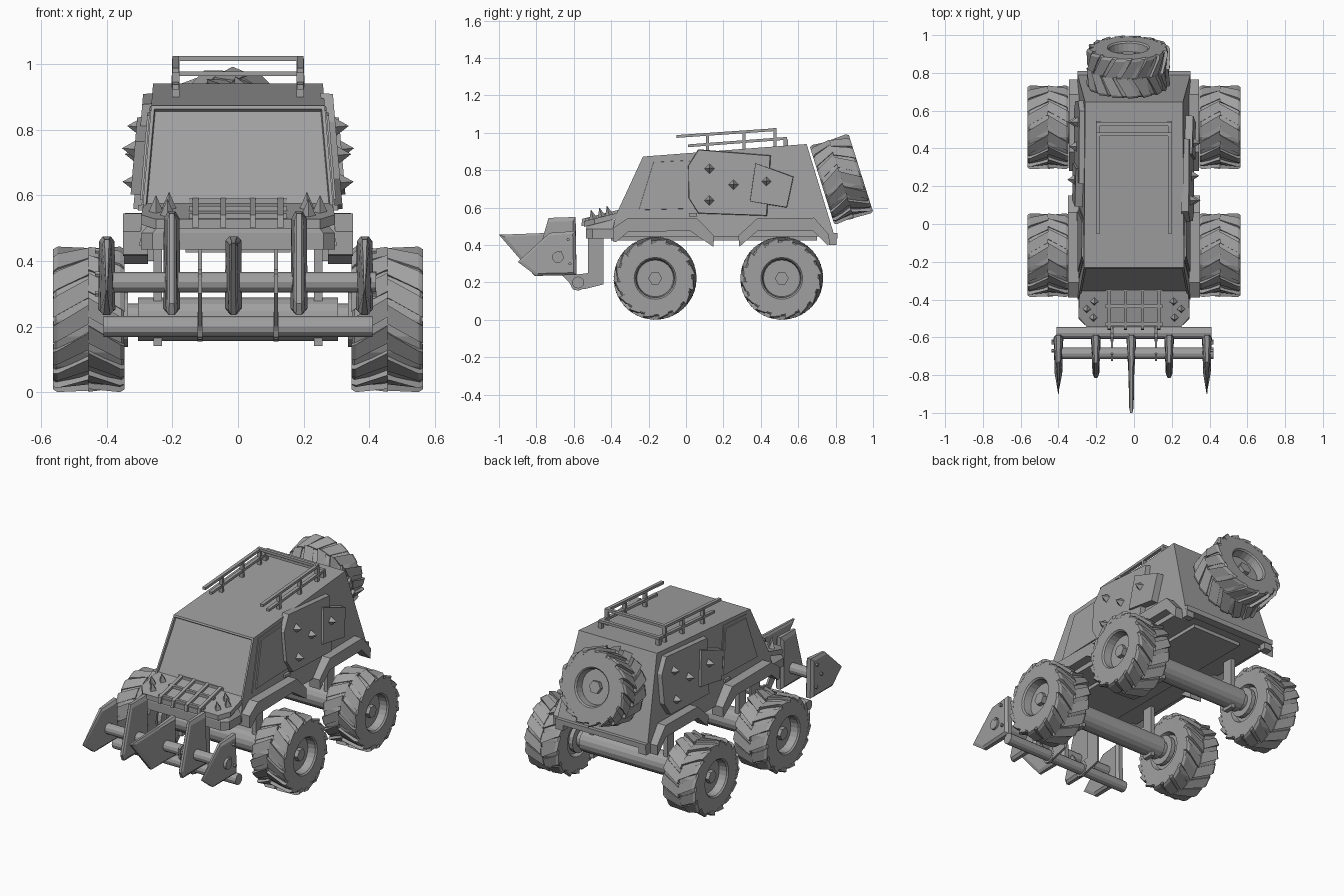
import bpy, bmesh, math
from math import cos, sin, pi
from mathutils import Matrix, Vector

cube = bpy.data.objects.get("Cube")
if cube:
    bpy.data.objects.remove(cube, do_unlink=True)

grey = bpy.data.materials.new("plain_grey")
grey.use_nodes = True
tone = (0.35, 0.35, 0.35, 1)
grey.diffuse_color = tone
grey.node_tree.nodes["Principled BSDF"].inputs["Base Color"].default_value = tone


def finish(name, bm):
    bmesh.ops.recalc_face_normals(bm, faces=bm.faces)
    mesh = bpy.data.meshes.new(name)
    bm.to_mesh(mesh)
    bm.free()
    mesh.materials.append(grey)
    obj = bpy.data.objects.new(name, mesh)
    bpy.context.scene.collection.objects.link(obj)
    return obj


def add_loft(bm, *loops):
    """Skin equal-length loops and close both ends."""
    rings = [[bm.verts.new(p) for p in loop] for loop in loops]
    n = len(rings[0])
    for a, b in zip(rings, rings[1:]):
        for i in range(n):
            j = (i + 1) % n
            bm.faces.new((a[i], a[j], b[j], b[i]))
    bm.faces.new(rings[0])
    bm.faces.new(rings[-1][::-1])


def loft(name, *loops):
    bm = bmesh.new()
    add_loft(bm, *loops)
    return finish(name, bm)


def prism(name, outline, x0, x1):
    """Side outline (y, z) extruded across x."""
    return loft(name, [(x0, y, z) for y, z in outline], [(x1, y, z) for y, z in outline])


def box(name, x0, x1, y0, y1, z0, z1):
    return prism(name, [(y0, z0), (y1, z0), (y1, z1), (y0, z1)], x0, x1)


def circle(x, y, z, r, n):
    return [(x, y + r * cos(2 * pi * i / n), z + r * sin(2 * pi * i / n)) for i in range(n)]


def tube(name, x0, x1, y, z, r, n=16):
    return loft(name, circle(x0, y, z, r, n), circle(x1, y, z, r, n))


def spike(name, base, direction, r, height):
    bm = bmesh.new()
    bmesh.ops.create_cone(bm, cap_ends=True, segments=4, radius1=r, radius2=0, depth=height)
    rot = Vector(direction).to_track_quat('Z', 'Y').to_matrix().to_4x4()
    centre = Vector(base) + Vector(direction).normalized() * height / 2
    bm.transform(Matrix.Translation(centre) @ rot)
    return finish(name, bm)


# Wheels: turned tyre with recessed rim, chevron lugs and hex nut
def wheel(name, matrix):
    bm = bmesh.new()
    profile = [(-.08, .06), (-.08, .1), (-.105, .11), (-.108, .195), (-.1, .203), (.1, .203),
               (.108, .195), (.108, .112), (.1, .104), (.055, .098), (.055, .05)]
    add_loft(bm, *[circle(x, 0, 0, r, 24) for x, r in profile])
    add_loft(bm, circle(.05, 0, 0, .037, 6), circle(.08, 0, 0, .037, 6))
    count = 16
    for side in (-1, 1):
        for i in range(count):
            start = 2 * pi * (i + (.25 if side > 0 else 0)) / count
            loops = []
            for x, shift, drop in ((0, -.3, 0), (.095, -.04, 0), (.109, 0, .008)):
                corners = [(0, .185), (0, .222 - drop), (.27, .209 - drop), (.27, .185)]
                loops.append([(side * x, r * cos(start + shift + t), r * sin(start + shift + t))
                              for t, r in corners])
            add_loft(bm, *loops)
    bm.transform(matrix)
    return finish(name, bm)


AXLES = {"front": -.165, "rear": .512}
for end, y in AXLES.items():
    for side, word in ((1, "left"), (-1, "right")):
        place = Matrix.Translation((side * .455, y, .222)) @ Matrix.Diagonal((side, 1, 1, 1))
        wheel(f"{end}_{word}_wheel", place)
        tube(f"{end}_{word}_hub", side * .3, side * .39, y, .222, .048)
        tube(f"{end}_{word}_hub_disc", side * .335, side * .36, y, .222, .085)
        box(f"{end}_{word}_post", side * .232, side * .258, y - .032, y + .032, .14, .47)
    tube(f"{end}_axle", -.305, .305, y, .222, .066)
wheel("spare_wheel", Matrix.Translation((-.03, .831, .752))
      @ Matrix.Rotation(math.radians(17.5), 4, 'X') @ Matrix.Rotation(pi / 2, 4, 'Z'))


# Cabin: side walls lean inward with height
def half_width(z):
    return .30 - (z - .45) * .084


cabin_outline = [(-.4, .445), (.795, .445), (.645, .94), (-.23, .873), (-.375, .56)]
bm = bmesh.new()
add_loft(bm, *[[(s * half_width(z), y, z) for y, z in cabin_outline] for s in (-1, 1)])
bm.normal_update()
bmesh.ops.recalc_face_normals(bm, faces=bm.faces)
glass = [f for f in bm.faces if f.normal.y < -.6 and f.calc_center_median().z > .6]
bmesh.ops.inset_region(bm, faces=glass, thickness=.014)
bmesh.ops.inset_region(bm, faces=glass, thickness=.004, depth=-.012)
finish("cabin", bm)


def wall_slab(name, outline, side, inner, outer, bevel=0):
    """Plate that follows the leaning side wall."""
    cy = sum(p[0] for p in outline) / len(outline)
    cz = sum(p[1] for p in outline) / len(outline)
    k = 1 - bevel
    return loft(name, [(side * (half_width(z) + inner), y, z) for y, z in outline],
                [(side * (half_width(z) + outer), cy + (y - cy) * k, cz + (z - cz) * k)
                 for y, z in outline])


window = [(-.255, .585), (.075, .595), (.018, .855), (-.175, .845)]
door_frame = [(-.285, .57), (.09, .575), (.028, .872), (-.19, .858)]
armour = [(.23, .555), (.6, .568), (.652, .65), (.655, .825), (.6, .912), (.21, .88)]
patch = [(.125, .6), (.325, .632), (.295, .84), (.09, .765)]
studs = [(.235, .74, .045), (.41, .722, .035), (.54, .808, .035), (.54, .638, .035)]
for side, word in ((1, "left"), (-1, "right")):
    def along(y):
        return .665 - y if side > 0 else y
    wall_slab(f"{word}_door_frame", door_frame, side, -.01, .004)
    wall_slab(f"{word}_side_window", window, side, -.01, .01, .02)
    box(f"{word}_door_handle", side * .28, side * .305, .015, .06, .553, .57)
    wall_slab(f"{word}_armour_plate", [(along(y), z) for y, z in armour], side, -.01, .028, .02)
    wall_slab(f"{word}_patch_plate", [(along(y), z) for y, z in patch], side, 0, .04, .02)
    for i, (y, z, lift) in enumerate(studs):
        spike(f"{word}_wall_spike_{i}", (side * (half_width(z) + lift - .012), along(y), z),
              (side, 0, .08), .03, .045)

# Wheel arches
front_arch = [(-.39, .42), (-.39, .49), (-.31, .545), (.06, .542), (.15, .45), (.147, .39),
              (.02, .476), (-.31, .47), (-.375, .415)]
rear_arch = [(.285, .39), (.28, .45), (.38, .542), (.685, .546), (.765, .455), (.76, .395),
             (.68, .476), (.38, .474)]
for side, word in ((1, "left"), (-1, "right")):
    prism(f"front_{word}_arch", front_arch, side * .275, side * .35)
    prism(f"rear_{word}_arch", rear_arch, side * .275, side * .345)
    box(f"{word}_bumper_tab", side * .25, side * .3, .765, .805, .4, .46)
box("rear_bumper", -.3, .3, .76, .81, .435, .465)
box("underbody", -.16, .16, -.4, .7, .425, .45)


# Nose and bonnet
def bonnet_z(y):
    return .527 + (y + .545) * .25


nose_low = [(-.295, -.36), (-.295, -.5), (-.26, -.535), (.26, -.535), (.295, -.5), (.295, -.36)]
loft("nose", [(x, y, .435) for x, y in nose_low], [(x, y, .485) for x, y in nose_low],
     [(x * .87, y * .98, .53) for x, y in nose_low])
bonnet = [(-.285, -.31), (-.295, -.49), (-.25, -.545), (.25, -.545), (.295, -.49), (.285, -.31)]
loft("bonnet", [(x, y, bonnet_z(y) - .03) for x, y in bonnet],
     [(x, y, bonnet_z(y)) for x, y in bonnet])
for i, x in enumerate((-.13, -.045, .045, .13)):
    prism(f"bonnet_strip_{i}", [(-.56, .5), (-.555, .54), (-.33, .596), (-.33, .56), (-.53, .51)],
          x - .009, x + .009)
for i, y in enumerate((-.53, -.435, -.345)):
    z = bonnet_z(y)
    box(f"bonnet_bar_{i}", -.15, .15, y - .009, y + .009, z - .01, z + .013)
for side in (-1, 1):
    for i, (x, y) in enumerate(((.21, -.41), (.215, -.495), (.25, -.45))):
        spike(f"bonnet_spike_{side}_{i}", (side * x, y, bonnet_z(y) - .003), (0, -.25, 1), .023, .055)

# Roof rack
def rail(name, x, y0, z0, y1, z1):
    prism(name, [(y0, z0), (y1, z1), (y1, z1 + .015), (y0, z0 + .015)], x - .01, x + .01)


for side, word in ((1, "left"), (-1, "right")):
    x = side * .19
    rail(f"rack_{word}_upper_rail", x, -.05, .973, .485, 1.01)
    rail(f"rack_{word}_lower_rail", x, .01, .923, .54, .963)
    for i, y in enumerate((.115, .31, .475)):
        box(f"rack_{word}_post_{i}", x - .011, x + .011, y - .008, y + .008,
            .89 + .075 * y, .984 + .07 * y)
    box(f"rack_{word}_foot", x - .012, x + .012, .52, .545, .92, .965)
box("rack_upper_crossbar", -.2, .2, .465, .485, 1.01, 1.025)
box("rack_lower_crossbar", -.2, .2, .52, .54, .963, .978)

# Ram: two cross tubes, brackets and five tapered blades
tube("ram_lower_tube", -.41, .41, -.577, .2, .032, 12)
tube("ram_upper_tube", -.41, .42, -.685, .335, .031, 12)
bracket = [(-.44, .44), (-.44, .19), (-.54, .165), (-.6, .16), (-.625, .2), (-.72, .3),
           (-.725, .36), (-.69, .375), (-.6, .24), (-.525, .25), (-.525, .44)]
for side, word in ((1, "left"), (-1, "right")):
    prism(f"ram_{word}_bracket", bracket, side * .11, side * .122)
    tube(f"ram_{word}_collar", side * .108, side * .124, -.577, .2, .045, 8)

# Blade outlines hold (y, z, half thickness)
outer_blade = [(-.585, .24, .026), (-.8, .235, .02), (-.9, .31, .003), (-.73, .465, .014), (-.59, .475, .024)]
centre_blade = [(-.585, .24, .026), (-.81, .235, .015), (-1, .455, .012), (-.73, .465, .015), (-.59, .475, .024)]
middle_blade = [(-.585, .24, .026), (-.8, .235, .018), (-.815, .27, .014), (-.735, .545, .014), (-.59, .55, .024)]
blades = [("outer_right", -.4, outer_blade), ("middle_right", -.202, middle_blade),
          ("centre", -.014, centre_blade), ("middle_left", .186, middle_blade),
          ("outer_left", .386, outer_blade)]
for name, x, shape in blades:
    cy = sum(p[0] for p in shape) / 5
    cz = sum(p[1] for p in shape) / 5

    def face(s, k, grow):
        return [(x + s * h * grow, cy + (y - cy) * k, cz + (z - cz) * k) for y, z, h in shape]
    loft(f"{name}_blade", face(-1, .88, 1), face(-1, 1, .5), face(1, 1, .5), face(1, .88, 1))
    if name.startswith("outer"):
        s = 1 if x > 0 else -1
        for i, (y, z) in enumerate(((-.63, .43), (-.67, .36), (-.62, .3))):
            tube(f"{name}_bolt_{i}", x, x + s * .036, y, z, .009, 6)
